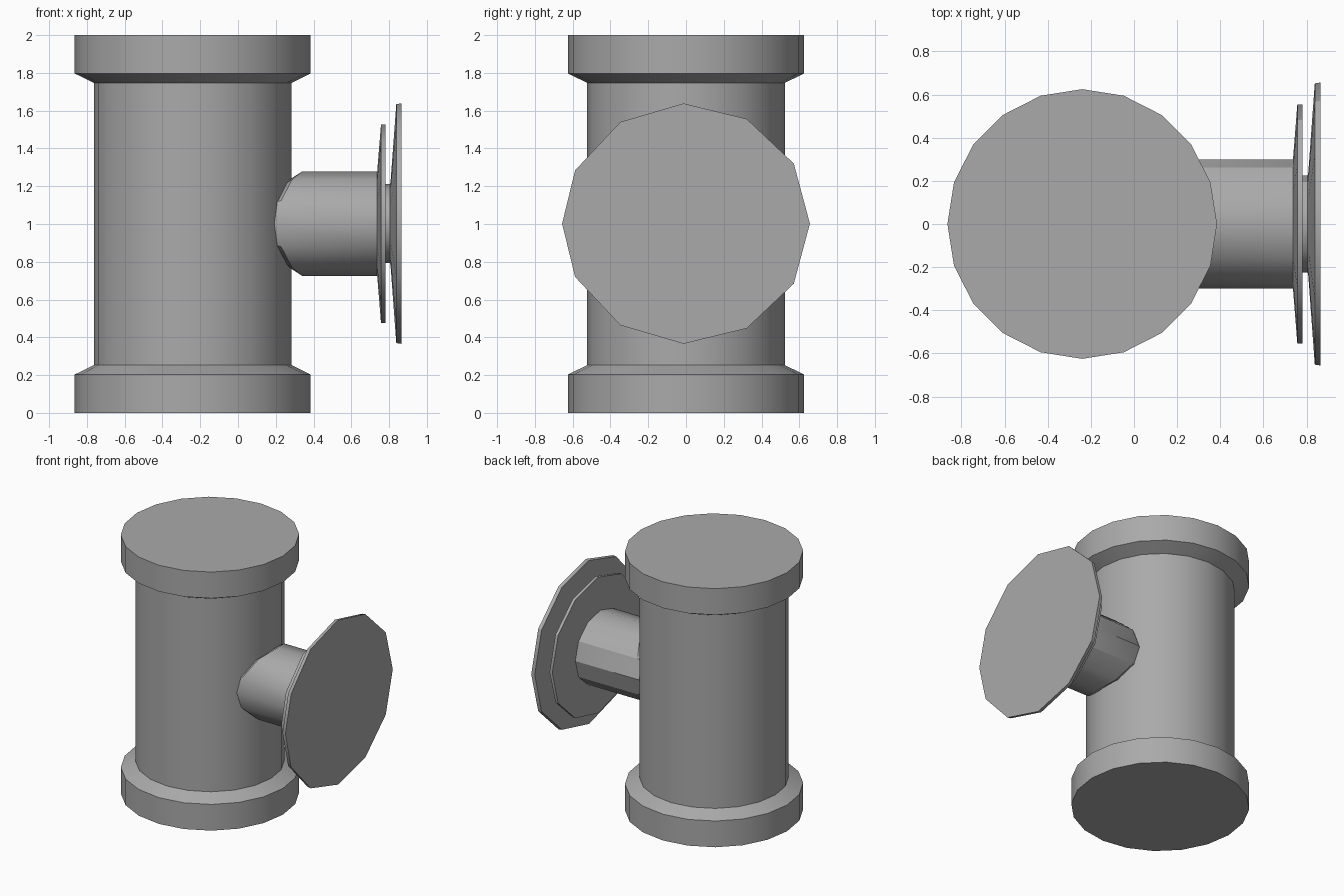
import bpy
import bmesh
import math
from mathutils import Vector

cube = bpy.data.objects.get("Cube")
if cube:
    bpy.data.objects.remove(cube, do_unlink=True)

grey = bpy.data.materials.new("plain grey")
grey.use_nodes = True
grey.diffuse_color = (0.4, 0.4, 0.4, 1)
grey.node_tree.nodes["Principled BSDF"].inputs["Base Color"].default_value = (0.4, 0.4, 0.4, 1)


def loft(name, rings):
    """Skin a list of equal-length closed rings and cap both ends."""
    bm = bmesh.new()
    loops = [[bm.verts.new(p) for p in ring] for ring in rings]
    for a, b in zip(loops, loops[1:]):
        for i in range(len(a)):
            j = (i + 1) % len(a)
            bm.faces.new((a[i], a[j], b[j], b[i]))
    bm.faces.new(loops[0])
    bm.faces.new(loops[-1])
    bmesh.ops.recalc_face_normals(bm, faces=bm.faces)
    mesh = bpy.data.meshes.new(name)
    bm.to_mesh(mesh)
    bm.free()
    mesh.materials.append(grey)
    obj = bpy.data.objects.new(name, mesh)
    bpy.context.collection.objects.link(obj)
    bpy.ops.object.select_all(action='DESELECT')
    obj.select_set(True)
    bpy.context.view_layer.objects.active = obj
    bpy.ops.object.shade_smooth_by_angle(angle=math.radians(31))
    return obj


# Upright barrel with a thick collar at each end
AXIS_X, SIDES = -0.24, 20
BODY_R, COLLAR_R = 0.523, 0.625


def barrel_ring(radius, z):
    steps = [math.tau * i / SIDES for i in range(SIDES)]
    return [Vector((AXIS_X + radius * math.cos(t), radius * math.sin(t), z)) for t in steps]


lower = [(COLLAR_R, 0), (COLLAR_R, 0.203), (BODY_R, 0.253)]
profile = lower + [(r, 2 - z) for r, z in reversed(lower)]
loft("barrel", [barrel_ring(r, z) for r, z in profile])

# Twelve-sided, slightly uneven outline shared by the side parts
half = [(1, 0), (0.87, 0.485), (0.49, 0.845), (-0.02, 0.97),
        (-0.53, 0.82), (-0.895, 0.43), (-1, 0)]
outline = half + [(y, -z) for y, z in reversed(half[1:-1])]


def side_ring(x, radius, squash=1.0):
    return [Vector((x, y * radius, 1.002 + z * radius * squash)) for y, z in outline]


# Branch pipe: its inner end wraps around the barrel and tucks into it
PIPE_R = 0.3
wrap = side_ring(0, PIPE_R, 0.95)
for p in wrap:
    p.x = 0.34 - 0.13 * (abs(p.y) / PIPE_R) ** 1.4
tuck = [Vector((p.x - 0.11, p.y * 0.8, 1.002 + (p.z - 1.002) * 0.72)) for p in wrap]

# Pipe and inner dished plate
loft("branch_pipe", [tuck, wrap, side_ring(0.737, PIPE_R, 0.95),
                     side_ring(0.757, 0.553, 0.98), side_ring(0.78, 0.553, 0.98)])

# Short spindle and outer dished plate
loft("spindle_and_outer_plate", [side_ring(0.77, 0.225, 0.96), side_ring(0.805, 0.225, 0.96),
                                 side_ring(0.808, 0.24, 0.98), side_ring(0.838, 0.652),
                                 side_ring(0.865, 0.656)])
